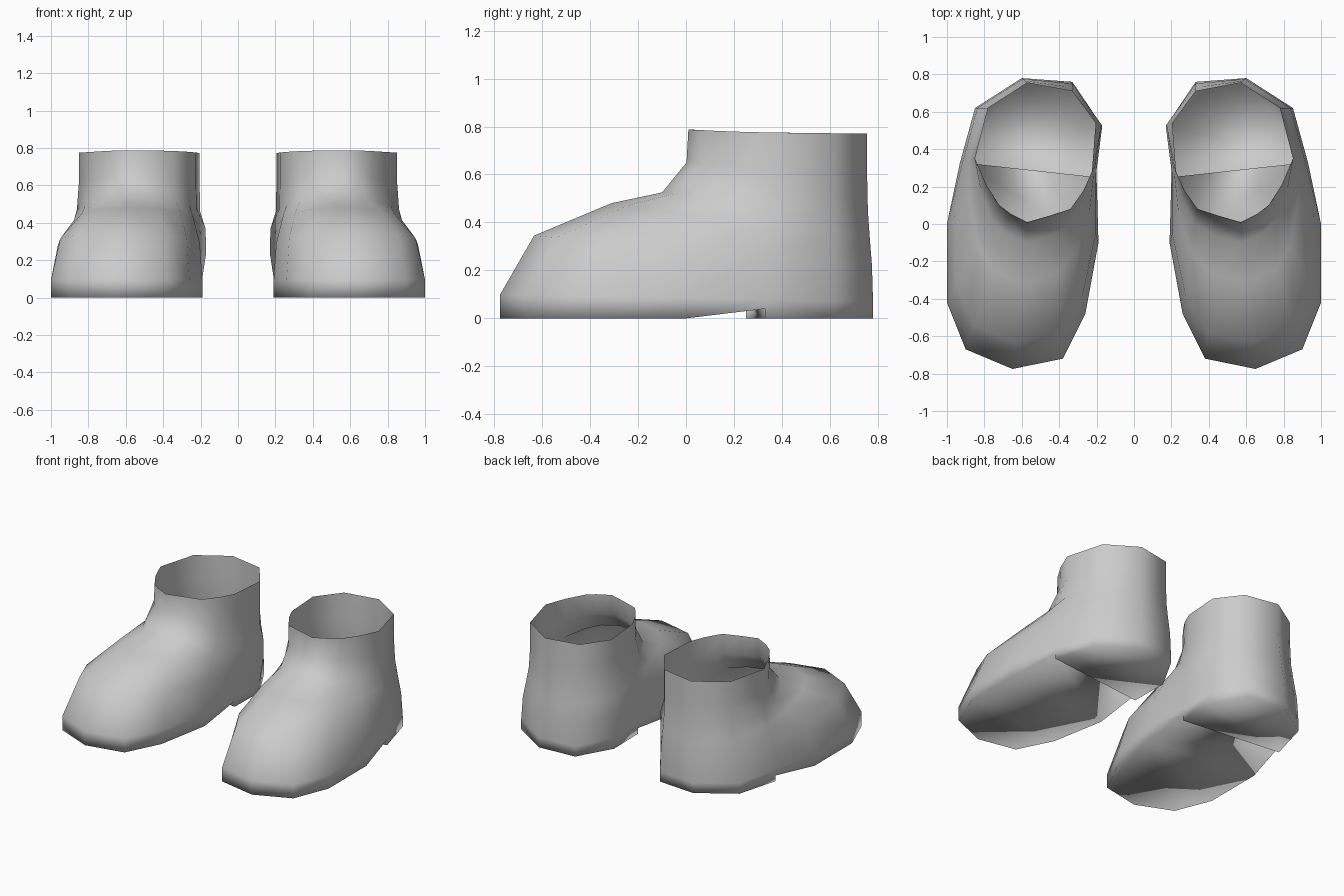
import bpy, bmesh

if "Cube" in bpy.data.objects:
    bpy.data.objects.remove(bpy.data.objects["Cube"])

# Matching outlines of one boot: toe -> outer side -> heel -> inner side
SOLE = [(.65, -.775), (.9, -.67), (1.0, -.42), (1.0, 0), (.93, .33), (.85, .62), (.6, .78),
        (.33, .76), (.195, .52), (.2, .25), (.19, -.1), (.26, -.48), (.38, -.72)]
COLLAR = [(.57, .01), (.66, .055), (.72, .1), (.79, .21), (.85, .35), (.78, .62), (.57, .755),
          (.33, .71), (.205, .54), (.225, .28), (.27, .18), (.34, .08), (.45, .045)]
# Rings: blend from sole to collar, height at the toe, height at the heel
RINGS = [(0, 0, 0), (0, .1, .07), (.18, .345, .22), (.59, .48, .35),
         (.86, .525, .45), (.99, .65, .6), (1, .787, .77)]
N = len(SOLE)

bm = bmesh.new()
rows = []
for r, (t, z_toe, z_heel) in enumerate(RINGS):
    row = []
    for i, (s, c) in enumerate(zip(SOLE, COLLAR)):
        w = (.78 - s[1]) / 1.555
        x = s[0] + (c[0] - s[0]) * t
        if i == 8 and r in (2, 3):      # inner ankle bulge
            x -= .027
        y = s[1] + (c[1] - s[1]) * t
        row.append(bm.verts.new((x, y, z_heel + (z_toe - z_heel) * w)))
    rows.append(row)

# Raised arch points just in front of the heel
s = rows[0]
arch_out = bm.verts.new((SOLE[4][0], SOLE[4][1], .04))
arch_in = bm.verts.new((SOLE[9][0], SOLE[9][1], .04))

# Walls
for r in range(len(rows) - 1):
    for i in range(N):
        j = (i + 1) % N
        a, b, c, d = rows[r][i], rows[r][j], rows[r + 1][j], rows[r + 1][i]
        f = [a, b, c, d]
        if r == 0:
            if i == 3:
                f = [a, arch_out, c, d]
            elif i == 4:
                f = [a, b, c, d, arch_out]
            elif i == 8:
                f = [a, b, arch_in, c, d]
            elif i == 9:
                f = [arch_in, b, c, d]
        bm.faces.new(f)

# Forefoot sole, arch, heel step, heel sole
bm.faces.new([s[i] for i in (3, 2, 1, 0, 12, 11, 10)])
bm.faces.new([arch_out, s[3], s[10], arch_in])
bm.faces.new([s[4], arch_out, arch_in, s[9]])
bm.faces.new([s[i] for i in (9, 8, 7, 6, 5, 4)])
for f in bm.faces:
    f.smooth = True
for a, b in ((s[4], s[9]), (arch_out, arch_in)):
    bm.edges.get((a, b)).smooth = False

me = bpy.data.meshes.new("boots")
bm.to_mesh(me)
bm.free()
boots = bpy.data.objects.new("boots", me)
bpy.context.collection.objects.link(boots)

# Second boot
mirror = boots.modifiers.new("pair", 'MIRROR')
mirror.use_mirror_merge = False
